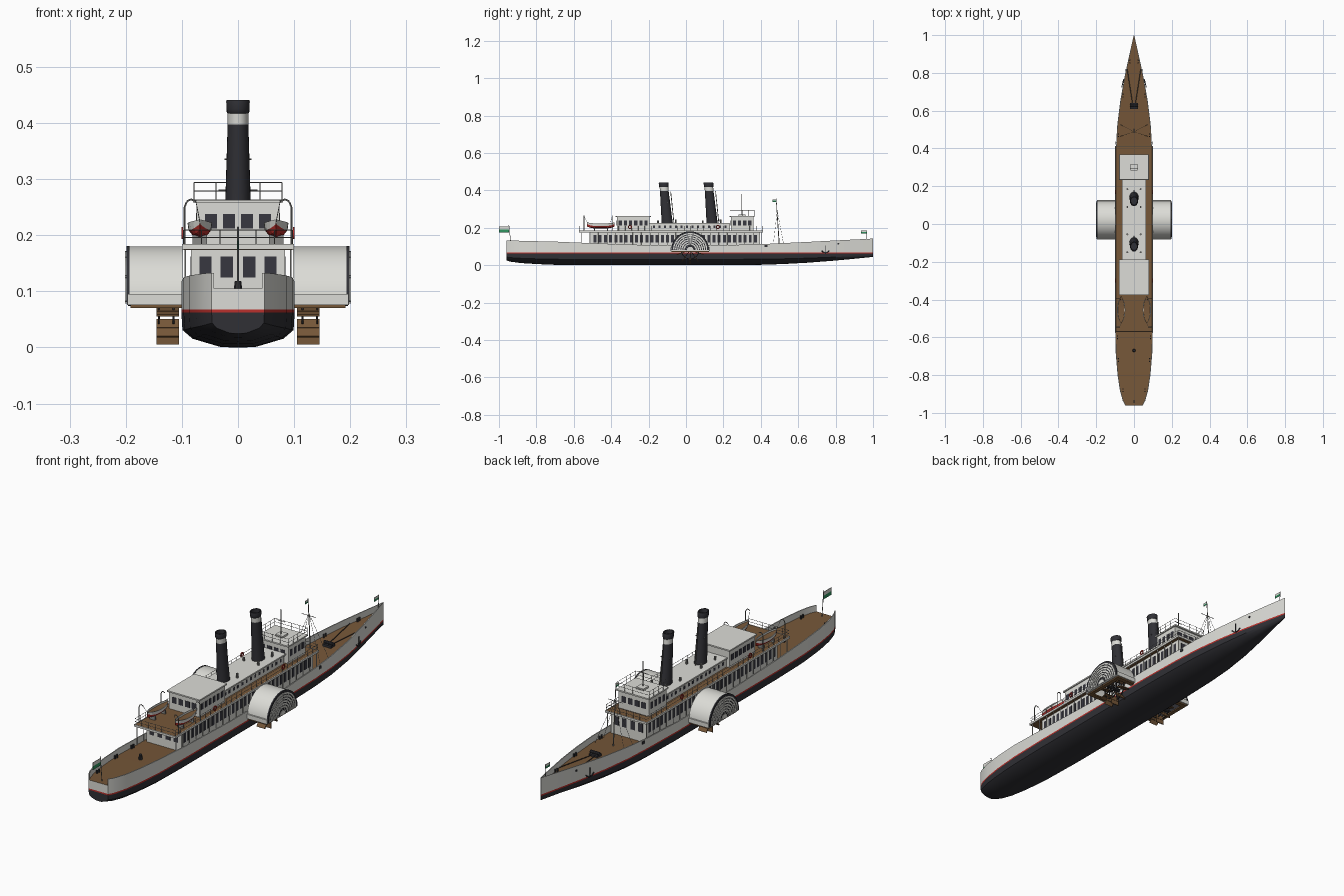
import bpy, bmesh, math
from mathutils import Vector, Matrix

cube = bpy.data.objects.get("Cube")
if cube:
    bpy.data.objects.remove(cube, do_unlink=True)

COLOURS = {"white_paint": (0.72, 0.72, 0.68), "black_paint": (0.03, 0.03, 0.036),
           "red_paint": (0.5, 0.03, 0.025), "deck_wood": (0.18, 0.095, 0.04),
           "window_glass": (0.038, 0.038, 0.05), "grey_metal": (0.25, 0.25, 0.24),
           "green_cloth": (0.03, 0.3, 0.12)}
MATS = {}
for name, rgb in COLOURS.items():
    m = bpy.data.materials.new(name)
    m.use_nodes = True
    m.diffuse_color = (*rgb, 1)
    m.node_tree.nodes["Principled BSDF"].inputs["Base Color"].default_value = (*rgb, 1)
    MATS[name] = m
SIDES = (-1, 1)


def finish(name, bm, *mats, smooth=False):
    bmesh.ops.recalc_face_normals(bm, faces=bm.faces)
    me = bpy.data.meshes.new(name)
    bm.to_mesh(me)
    bm.free()
    ob = bpy.data.objects.new(name, me)
    bpy.context.collection.objects.link(ob)
    for m in mats:
        me.materials.append(MATS[m])
    if smooth:
        bpy.ops.object.select_all(action='DESELECT')
        ob.select_set(True)
        bpy.context.view_layer.objects.active = ob
        bpy.ops.object.shade_smooth_by_angle(angle=math.radians(35))
    return ob


def box(bm, x0, x1, y0, y1, z0, z1):
    mat = Matrix.Translation(((x0 + x1) / 2, (y0 + y1) / 2, (z0 + z1) / 2))
    size = Matrix.Diagonal((abs(x1 - x0), abs(y1 - y0), abs(z1 - z0), 1))
    bmesh.ops.create_cube(bm, size=1, matrix=mat @ size)


def rod(bm, p, q, r=0.0012, n=5, r2=None):
    p, q = Vector(p), Vector(q)
    d = q - p
    mat = Matrix.Translation((p + q) / 2) @ d.to_track_quat('Z', 'Y').to_matrix().to_4x4()
    bmesh.ops.create_cone(bm, cap_ends=True, segments=n, radius1=r, radius2=r if r2 is None else r2,
                          depth=d.length, matrix=mat)


def path(bm, pts, r=0.0012):
    for p, q in zip(pts, pts[1:]):
        rod(bm, p, q, r)


def loft(bm, rings, strips):
    """Closed rings of points joined in order; strips gives a material per strip."""
    vs = [[bm.verts.new(p) for p in ring] for ring in rings]
    n = len(vs[0])
    for a, b in zip(vs, vs[1:]):
        for i in range(n):
            f = bm.faces.new((a[i], a[(i + 1) % n], b[(i + 1) % n], b[i]))
            f.material_index = strips[i]
    return [bm.faces.new(vs[0]), bm.faces.new(vs[-1])]


def mirrored(half, y, cx=0):
    full = half + [(-x, z) for x, z in reversed(half[1:-1])]
    return [(cx + x, y, z) for x, z in full]


def sector(bm, x0, x1, r0, r1, a0, a1, n, cy, cz):
    """Arc-shaped bar lying in the yz plane."""
    rings = []
    for i in range(n + 1):
        a = math.radians(a0 + (a1 - a0) * i / n)
        rings.append([(x, cy + r * math.cos(a), cz + r * math.sin(a))
                      for x, r in ((x0, r0), (x1, r0), (x1, r1), (x0, r1))])
    loft(bm, rings, [0] * 4)


def rail(bm, corners, z, h, step=0.035, levels=(0.5, 1)):
    for (xa, ya), (xb, yb) in zip(corners, corners[1:]):
        n = max(1, round(math.hypot(xb - xa, yb - ya) / step))
        for i in range(n + 1):
            x, y = xa + (xb - xa) * i / n, ya + (yb - ya) * i / n
            rod(bm, (x, y, z), (x, y, z + h), 0.0009, 4)
        for k in levels:
            rod(bm, (xa, ya, z + h * k), (xb, yb, z + h * k), 0.0009, 4)


# Hull with boot stripe, bulwarks and main deck: y, half width, keel, sheer
STATIONS = [(-0.96, 0.047, 0.025, 0.133), (-0.935, 0.06, 0.018, 0.132), (-0.88, 0.075, 0.011, 0.13),
            (-0.8, 0.087, 0.006, 0.128), (-0.68, 0.097, 0.001, 0.125), (-0.5, 0.101, 0, 0.117),
            (-0.2, 0.101, 0, 0.107), (0.2, 0.101, 0, 0.107), (0.4, 0.096, 0.002, 0.112),
            (0.52, 0.089, 0.006, 0.118), (0.65, 0.073, 0.013, 0.124), (0.78, 0.05, 0.023, 0.131),
            (0.9, 0.024, 0.034, 0.137), (1.0, 0.001, 0.044, 0.142)]
rings = []
for y, w, k, top in STATIONS:
    low = 0.062
    d = low - k
    t = min(0.004, w / 2)
    half = [(0, k), (0.3 * w, k + 0.01 * d), (0.8 * w, k + 0.25 * d), (0.98 * w, k + 0.5 * d),
            (w, low), (w, low + 0.006), (w, top), (w - t, top), (w - t, top - 0.028), (0, top - 0.028)]
    rings.append(mirrored(half, y))
strip = [0, 0, 0, 0, 1, 2, 2, 2, 3]
bm = bmesh.new()
caps = loft(bm, rings, strip + strip[::-1])
for f in caps:
    f.material_index = 2
# paint the transom in the same bands as the sides
for z in (0.062, 0.068):
    ends = [f for f in bm.faces if len(f.verts) > 4 or abs(f.calc_center_median().y + 0.96) < 0.001]
    geom = ends + list({e for f in ends for e in f.edges}) + list({v for f in ends for v in f.verts})
    bmesh.ops.bisect_plane(bm, geom=geom, plane_co=(0, 0, z), plane_no=(0, 0, 1), dist=0.0001)
for f in bm.faces:
    if all(v.co.y < -0.959 for v in f.verts):
        z = f.calc_center_median().z
        f.material_index = 0 if z < 0.062 else 1 if z < 0.068 else 2
finish("hull", bm, "black_paint", "red_paint", "white_paint", "deck_wood", smooth=True)

# Deckhouses: half width, aft end, fore end, bottom, top
HOUSES = {"main_saloon": (0.084, -0.51, 0.395, 0.075, 0.174),
          "aft_cabin": (0.074, -0.37, -0.195, 0.183, 0.257),
          "engine_casing": (0.058, -0.195, 0.235, 0.183, 0.219),
          "wheelhouse": (0.074, 0.24, 0.36, 0.183, 0.258)}
for name, (w, y0, y1, z0, z1) in HOUSES.items():
    bm = bmesh.new()
    box(bm, -w, w, y0, y1, z0, z1)
    if name != "main_saloon":
        box(bm, -w - 0.005, w + 0.005, y0 - 0.007, y1 + 0.007, z1, z1 + 0.006)
    finish(name, bm, "white_paint")

# Windows as thin plates
bm = bmesh.new()


def side_windows(w, y0, y1, count, width, z0, z1):
    for i in range(count):
        y = y0 + (y1 - y0) * (i + 0.5) / count
        for s in SIDES:
            box(bm, s * (w - 0.002), s * (w + 0.001), y - width / 2, y + width / 2, z0, z1)


def end_windows(y, xs, z0, z1):
    for x in xs:
        for s in SIDES:
            box(bm, s * x - 0.011, s * x + 0.011, y - 0.001, y + 0.001, z0, z1)


side_windows(0.084, -0.5, 0.385, 32, 0.016, 0.122, 0.162)
side_windows(0.074, -0.365, -0.2, 6, 0.017, 0.212, 0.238)
side_windows(0.058, -0.185, 0.225, 14, 0.011, 0.198, 0.211)
side_windows(0.074, 0.245, 0.355, 4, 0.017, 0.212, 0.24)
for y in (-0.51, 0.395):
    end_windows(y, (0.02, 0.058), 0.125, 0.162)
for y in (-0.37, 0.36, 0.24):
    end_windows(y, (0.016, 0.048), 0.212, 0.238)
finish("windows", bm, "window_glass")

# Promenade deck, its pale edge and posts
bm = bmesh.new()
box(bm, -0.097, 0.097, -0.57, 0.41, 0.174, 0.183)
finish("promenade_deck", bm, "deck_wood")
bm = bmesh.new()
for s in SIDES:
    box(bm, s * 0.097, s * 0.1, -0.573, 0.413, 0.175, 0.184)
    for i in range(22):
        y = -0.56 + i * 0.046
        rod(bm, (s * 0.094, y, 0.08), (s * 0.094, y, 0.176), 0.0016)
for y in (-0.573, 0.41):
    box(bm, -0.097, 0.097, y, y + 0.003, 0.175, 0.184)
finish("deck_edge_and_posts", bm, "white_paint")

# Railings
bm = bmesh.new()
w = 0.097
rail(bm, [(-w, -0.57), (w, -0.57), (w, 0.41), (-w, 0.41), (-w, -0.57)], 0.183, 0.026)
w = 0.078
rail(bm, [(-w, 0.235), (w, 0.235), (w, 0.365), (-w, 0.365), (-w, 0.235)], 0.264, 0.03)
finish("railings", bm, "grey_metal")

# Raked funnels with pale band and steam pipes
for label, base in (("aft", -0.1), ("fore", 0.14)):
    bm = bmesh.new()
    rings = []
    for z, r in ((0.22, 0.0245), (0.232, 0.0235), (0.397, 0.0185), (0.417, 0.0185), (0.419, 0.02),
                 (0.425, 0.0205), (0.438, 0.021), (0.441, 0.02), (0.441, 0.017), (0.425, 0.016)):
        cy = base - 0.02 * (z - 0.22) / 0.22
        rings.append([(r * math.cos(a), cy + 1.25 * r * math.sin(a), z)
                      for a in (math.tau * i / 24 for i in range(24))])
    loft(bm, rings, [0] * 24)
    for f in bm.faces:
        f.material_index = int(0.398 < f.calc_center_median().z < 0.418 and len(f.verts) == 4)
    finish(label + "_funnel", bm, "black_paint", "white_paint", smooth=True)
    bm = bmesh.new()
    rod(bm, (0, base + 0.036, 0.22), (0, base + 0.018, 0.395), 0.002, 6)
    for s in SIDES:
        rod(bm, (s * 0.018, base, 0.335), (s * 0.024, base, 0.335), 0.0015)
        rod(bm, (s * 0.035, base + 0.045, 0.22), (s * 0.035, base + 0.045, 0.245), 0.004, 8, 0.005)
        rod(bm, (s * 0.035, base - 0.05, 0.22), (s * 0.035, base - 0.05, 0.24), 0.004, 8, 0.005)
    finish(label + "_pipes_and_vents", bm, "grey_metal")

# Paddle boxes and wheels
CY, CZ = 0.022, 0.08
for s, label in ((-1, "right"), (1, "left")):
    bm = bmesh.new()
    sector(bm, s * 0.098, s * 0.194, 0.096, 0.1, 0, 180, 32, CY, CZ)
    for e in SIDES:
        box(bm, s * 0.098, s * 0.197, CY + e * 0.095, CY + e * 0.105, 0.076, 0.095)
    box(bm, s * 0.19, s * 0.198, CY - 0.1, CY + 0.1, 0.076, 0.084)
    finish(label + "_paddle_box", bm, "white_paint", smooth=True)
    bm = bmesh.new()
    sector(bm, s * 0.193, s * 0.199, 0.001, 0.101, 0, 180, 32, CY, CZ)
    finish(label + "_paddle_box_face", bm, "black_paint")
    # pale arched louvres and fan
    bm = bmesh.new()
    for k in range(6):
        r = 0.03 + 0.011 * k
        for j in range(6):
            sector(bm, s * 0.198, s * 0.201, r, r + 0.0065, 30 * j, 30 * j + 28, 4, CY, CZ)
    for j in range(7):
        sector(bm, s * 0.198, s * 0.201, 0.016, 0.092, 30 * j - 1.2, 30 * j + 1.2, 1, CY, CZ)
    sector(bm, s * 0.198, s * 0.201, 0.001, 0.018, 0, 180, 12, CY, CZ)
    finish(label + "_paddle_box_louvres", bm, "white_paint")
    wood, iron = bmesh.new(), bmesh.new()
    for i in range(10):
        turn = Matrix.Translation((0, CY, CZ)) @ Matrix.Rotation(math.tau * i / 10, 4, 'X')
        part = bmesh.new()
        for z0, z1 in ((-0.075, -0.057), (-0.056, -0.038)):
            box(part, s * 0.105, s * 0.145, -0.002, 0.002, z0, z1)
        part.transform(turn)
        me = bpy.data.meshes.new("blade")
        part.to_mesh(me)
        part.free()
        wood.from_mesh(me)
        bpy.data.meshes.remove(me)
        for x in (0.115, 0.141):
            rod(iron, turn @ Vector((s * x, 0, 0)), turn @ Vector((s * x, 0, -0.07)), 0.0018)
    for x in (0.115, 0.141):
        sector(iron, s * x - 0.0015, s * x + 0.0015, 0.045, 0.049, 0, 360, 30, CY, CZ)
    rod(iron, (s * 0.095, CY, CZ), (s * 0.196, CY, CZ), 0.006, 10)
    for y in (-0.1, 0.08):
        box(wood, s * 0.1, s * 0.192, CY + y, CY + y + 0.02, 0.07, 0.076)
    box(wood, s * 0.175, s * 0.192, CY - 0.1, CY + 0.1, 0.07, 0.076)
    finish(label + "_paddle_blades", wood, "deck_wood")
    finish(label + "_paddle_frame", iron, "black_paint")

# Lifeboats with davits
for s, label in ((-1, "right"), (1, "left")):
    bm = bmesh.new()
    rings = []
    for i in range(9):
        t = i / 4 - 1
        w = 0.021 * (1 - abs(t) ** 2.4) + 0.001
        k, top = 0.196 + 0.01 * t ** 4, 0.222 + 0.006 * t * t
        half = [(0, k), (0.6 * w, k + 0.004), (0.92 * w, k + 0.013), (w, top),
                (0.85 * w, top), (0.8 * w, top - 0.007), (0, top - 0.007)]
        rings.append(mirrored(half, -0.455 + 0.073 * t, s * 0.068))
    strip = [0, 0, 1, 1, 1, 2]
    loft(bm, rings, strip + strip[::-1])
    finish(label + "_lifeboat", bm, "red_paint", "white_paint", "deck_wood")
    bm = bmesh.new()
    for y in (-0.545, -0.395):
        path(bm, [(s * 0.095, y, 0.18), (s * 0.095, y, 0.25), (s * 0.091, y, 0.26),
                  (s * 0.084, y, 0.264), (s * 0.075, y, 0.26)], 0.0018)
        rod(bm, (s * 0.075, y, 0.26), (s * 0.068, y + (0.02 if y < -0.5 else -0.01), 0.224), 0.0007)
    for y in (-0.49, -0.42):
        box(bm, s * 0.055, s * 0.081, y - 0.003, y + 0.003, 0.183, 0.2)
    finish(label + "_davits", bm, "grey_metal")

# Masts, flag poles and rigging
bm = bmesh.new()
rod(bm, (0, 0.5, 0.09), (0, 0.482, 0.355), 0.0025, 6, 0.0015)
for s in SIDES:
    rod(bm, (s * 0.07, 0.525, 0.095), (0, 0.488, 0.29), 0.0007)
    rod(bm, (s * 0.07, 0.465, 0.095), (0, 0.488, 0.29), 0.0007)
rod(bm, (-0.035, 0.487, 0.28), (0.035, 0.487, 0.28))
rod(bm, (0, 0.295, 0.264), (0, 0.295, 0.38), 0.0018)
rod(bm, (-0.02, 0.295, 0.33), (0.02, 0.295, 0.33))
rod(bm, (0, -0.935, 0.1), (0, -0.947, 0.215), 0.0015)
rod(bm, (0, 0.965, 0.11), (0, 0.968, 0.188), 0.0012)
finish("masts", bm, "grey_metal")
for label, y0, y1, z0, z1 in (("stern", -1.0, -0.946, 0.175, 0.207), ("bow", 0.935, 0.967, 0.168, 0.186),
                              ("mast", 0.462, 0.484, 0.338, 0.352)):
    for colour, a, b in (("green_cloth", z0, (z0 + z1) / 2), ("white_paint", (z0 + z1) / 2, z1)):
        bm = bmesh.new()
        box(bm, -0.0008, 0.0008, y0, y1, a, b)
        finish(label + "_flag_" + colour.split("_")[0], bm, colour)

# Deck fittings: winch, chains, bollards, capstan, anchors
bm = bmesh.new()
box(bm, -0.02, 0.02, 0.61, 0.64, 0.094, 0.104)
rod(bm, (-0.022, 0.625, 0.108), (0.022, 0.625, 0.108), 0.007, 10)
rod(bm, (0, -0.67, 0.096), (0, -0.67, 0.118), 0.009, 10, 0.006)
for s in SIDES:
    rod(bm, (s * 0.008, 0.64, 0.1), (s * 0.036, 0.82, 0.108), 0.0015)
    for y, x, z in ((-0.88, 0.058, 0.102), (-0.72, 0.083, 0.098), (-0.6, 0.088, 0.095),
                    (0.47, 0.082, 0.087), (0.68, 0.058, 0.097), (0.86, 0.022, 0.107)):
        for dy in (-0.007, 0.007):
            rod(bm, (s * x, y + dy, z - 0.002), (s * x, y + dy, z + 0.014), 0.0035, 8)
    path(bm, [(s * 0.06, 0.745, 0.105), (s * 0.0595, 0.745, 0.066)], 0.0022)
    path(bm, [(s * 0.064, 0.725, 0.078), (s * 0.062, 0.735, 0.068), (s * 0.0595, 0.745, 0.065),
              (s * 0.057, 0.757, 0.068), (s * 0.054, 0.767, 0.078)], 0.0025)
    rod(bm, (s * 0.04, 0.815, 0.114), (s * 0.045, 0.815, 0.114), 0.005, 8)
    box(bm, s * 0.094, s * 0.097, 0.42, 0.436, 0.096, 0.108)
finish("deck_fittings", bm, "black_paint")

# Lifebuoys and roof hatch
bm = bmesh.new()
for s in SIDES:
    for y in (-0.3, 0.17):
        sector(bm, s * 0.098, s * 0.101, 0.006, 0.011, 0, 360, 16, y, 0.204)
finish("lifebuoys", bm, "red_paint")
bm = bmesh.new()
box(bm, -0.018, 0.018, 0.282, 0.318, 0.264, 0.272)
finish("wheelhouse_hatch", bm, "white_paint")
